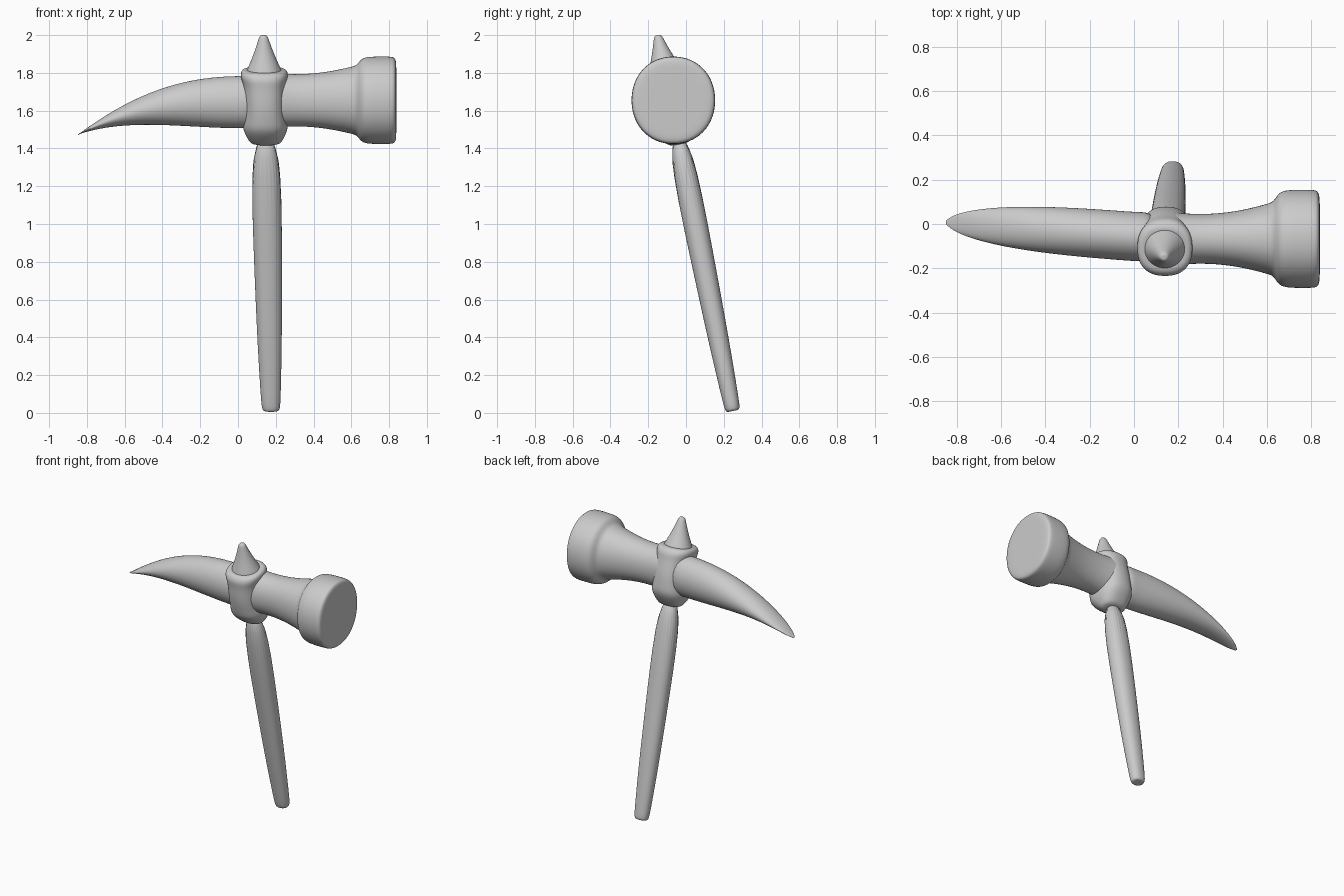
import bpy, bmesh, math
from mathutils import Vector

cube = bpy.data.objects.get("Cube")
if cube:
    bpy.data.objects.remove(cube, do_unlink=True)

SIDES = 24
LEAN = 0.2          # how far the shaft leans toward the front as it rises
HEAD_Y = -0.067     # centre line of the striking head
HEAD_Z = 1.65
SHADE = (0.6, 0.6, 0.6, 1)

grey = bpy.data.materials.new("plain grey")
grey.use_nodes = True
grey.diffuse_color = SHADE
grey.node_tree.nodes["Principled BSDF"].inputs["Base Color"].default_value = SHADE


def power(value, exponent):
    return math.copysign(abs(value) ** (2 / exponent), value)


def ring(centre, side, up, exponent):
    """Rounded section spanned by two half-axes around a centre."""
    points = []
    for i in range(SIDES):
        angle = math.tau * i / SIDES
        points.append(Vector(centre)
                      + Vector(side) * power(math.cos(angle), exponent)
                      + Vector(up) * power(math.sin(angle), exponent))
    return points


def shaft_ring(z, radius, depth, exponent=2.2):
    """Section square to the leaning shaft."""
    reach = radius * depth
    centre = (0.175 - 0.02 * z, 0.25 - LEAN * z, z)
    return ring(centre, (radius, 0, 0), (0, reach, LEAN * reach), exponent)


def head_ring(x, height, width, y, z, exponent=2.1):
    """Section across the head."""
    return ring((x, y, z), (0, width, 0), (0, 0, height), exponent)


def loft(name, sections):
    """Skin a row of sections, close both ends and smooth the result."""
    bm = bmesh.new()
    rows = [[bm.verts.new(point) for point in section] for section in sections]
    for near, far in zip(rows, rows[1:]):
        for i in range(SIDES):
            j = (i + 1) % SIDES
            bm.faces.new((near[i], near[j], far[j], far[i]))
    bm.faces.new(rows[0])
    bm.faces.new(rows[-1])
    bmesh.ops.recalc_face_normals(bm, faces=bm.faces)
    for face in bm.faces:
        face.smooth = True
    mesh = bpy.data.meshes.new(name)
    bm.to_mesh(mesh)
    bm.free()
    mesh.materials.append(grey)
    obj = bpy.data.objects.new(name, mesh)
    bpy.context.collection.objects.link(obj)
    smoothing = obj.modifiers.new("smoothing", "SUBSURF")
    smoothing.levels = smoothing.render_levels = 2


# Tapered handle with a rounded foot
handle = [(0.01, 0.02), (0.01, 0.045), (0.04, 0.051), (0.2, 0.058),
          (0.4, 0.066), (0.8, 0.075), (1.5, 0.085)]
loft("handle", [shaft_ring(z, radius, 0.82) for z, radius in handle])

# Hub: pinched at the waist, deepest at mid height, with a collar on top
hub = [(1.42, 0.07), (1.44, 0.09), (1.51, 0.125), (1.56, 0.115), (1.65, 0.112),
       (1.74, 0.112), (1.78, 0.127), (1.81, 0.125), (1.82, 0.1), (1.81, 0.06)]
loft("hub", [shaft_ring(z, radius, 1.3 - 13 * (z - 1.64) ** 2, 2.4) for z, radius in hub])

# Blunt spike on top of the hub
spike = [(1.77, 0.11), (1.82, 0.09), (1.88, 0.062), (1.95, 0.036),
         (1.99, 0.024), (2, 0.014), (2, 0.005)]
loft("top_spike", [shaft_ring(z, radius, 0.95, 2) for z, radius in spike])

# Neck flaring by a parabola into the heavy rounded striking face
striker = [(x, 0.138 + 0.45 * (x - 0.3) ** 2) for x in (0.1, 0.2, 0.3, 0.4, 0.5, 0.6, 0.63)]
striker += [(0.65, 0.22), (0.68, 0.232), (0.74, 0.234), (0.81, 0.234),
            (0.832, 0.228), (0.838, 0.2), (0.838, 0.15)]
loft("striking_head", [head_ring(x, height, 1.17 * height - 0.05, HEAD_Y, HEAD_Z + 0.005)
                       for x, height in striker])


# Long pick: drops in a curve and thins faster in height than in width
def pick_ring(travel):
    along = max(travel, 0)
    height = 0.14 * math.sin(math.pi / 2 * (1 - along)) ** 1.1
    width = 0.112 * (1 - along ** 3) ** 0.55
    return head_ring(0.02 - 0.868 * travel, max(height, 0.002), max(width, 0.01),
                     0.065 * along - 0.058, HEAD_Z - 0.005 - 0.172 * along ** 2.75, 2)


STEPS = 14
travels = [-0.1] + [min(math.sin(math.pi / 2 * i / STEPS), 1) for i in range(STEPS + 1)]
loft("curved_pick", [pick_ring(travel) for travel in travels])
